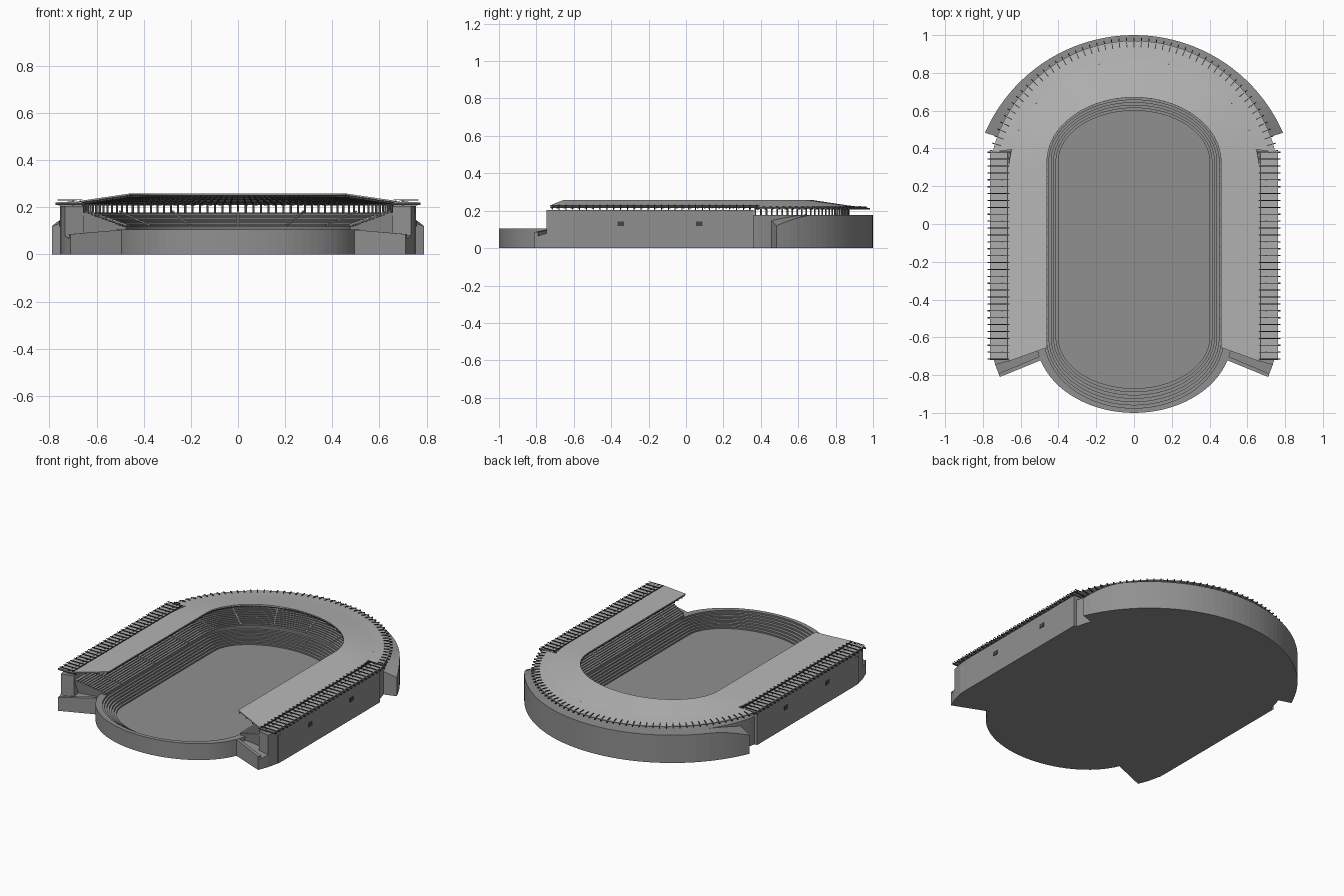
import bpy, bmesh, math
from mathutils import Vector, Matrix

if "Cube" in bpy.data.objects:
    bpy.data.objects.remove(bpy.data.objects["Cube"])

NS, NA = 26, 64          # segments of a straight side / of the rear half-ellipse


def grey(name, v):
    m = bpy.data.materials.new(name)
    m.diffuse_color = (v, v, v, 1)
    m.use_nodes = True
    m.node_tree.nodes["Principled BSDF"].inputs["Base Color"].default_value = m.diffuse_color
    return m


CONCRETE, ROOF, CANOPY = grey("concrete", 0.28), grey("roof_sheet", 0.47), grey("canopy_sheet", 0.42)
SEATS, STEEL, AISLE = grey("seats", 0.18), grey("dark_steel", 0.06), grey("aisle", 0.45)


def finish(name, bm, mat=CONCRETE):
    bmesh.ops.recalc_face_normals(bm, faces=bm.faces)
    me = bpy.data.meshes.new(name)
    bm.to_mesh(me)
    bm.free()
    me.materials.append(mat)
    ob = bpy.data.objects.new(name, me)
    bpy.context.collection.objects.link(ob)
    return ob


def u_path(a, yc, b, z):
    """Open horseshoe: up the right side, round the rear, down the left side."""
    end = -0.65 - 0.36 * (a - 0.45) if a < 0.7 else -0.67
    right = [Vector((a, end + (yc - end) * i / NS, z)) for i in range(NS)]
    arc = [Vector((a * math.cos(t), yc + b * math.sin(t), z))
           for t in (math.pi * i / NA for i in range(NA + 1))]
    left = [Vector((-p.x, p.y, z)) for p in reversed(right)]
    return right + arc + left


def oval(a, yb, bb, bf, z, n=40):
    """Closed oval with straight sides between y=-0.6 and y=yb."""
    ts = [math.pi * i / n for i in range(n + 1)]
    return ([Vector((a * math.cos(t), yb + bb * math.sin(t), z)) for t in ts] +
            [Vector((-a * math.cos(t), -0.6 - bf * math.sin(t), z)) for t in ts])


def arc_path(r, ry, yc, z, a0, n=48):
    a0 = math.radians(a0)
    return [Vector((r * math.cos(t), yc + ry * math.sin(t), z))
            for t in (a0 + (math.pi - 2 * a0) * i / n for i in range(n + 1))]


def loft(name, loops, closed=False, mat=CONCRETE, riser_rows=()):
    """closed: stacked closed loops, capped.  Otherwise: solid swept along open paths."""
    bm = bmesh.new()
    vs = [[bm.verts.new(p) for p in lp] for lp in loops]
    n, m = len(vs[0]), len(vs)
    for j in range(m - 1 if closed else m):
        A, B = vs[j], vs[(j + 1) % m]
        for i in range(n if closed else n - 1):
            k = (i + 1) % n
            f = bm.faces.new((A[i], A[k], B[k], B[i]))
            f.material_index = 1 if j in riser_rows else 0
    ends = (vs[0], vs[-1]) if closed else ([v[0] for v in vs], [v[-1] for v in vs])
    for e in ends:
        bm.faces.new(e)
    ob = finish(name, bm, mat)
    ob.data.materials.append(SEATS)
    return ob


def beam(bm, p, q, w, h):
    """Box from p to q, width w, height h."""
    d = q - p
    x = d.normalized()
    up = Vector((0, 0, 1)) if abs(x.z) < 0.95 else Vector((0, 1, 0))
    y = up.cross(x).normalized()
    z = x.cross(y)
    M = Matrix((x * d.length, y * w, z * h)).transposed().to_4x4()
    M.translation = (p + q) / 2
    bmesh.ops.create_cube(bm, size=1, matrix=M)


def prism(name, base, tops):
    bm = bmesh.new()
    lo = [bm.verts.new((x, y, 0)) for x, y in base]
    hi = [bm.verts.new((x, y, z)) for (x, y), z in zip(base, tops)]
    n = len(base)
    bm.faces.new(lo)
    bm.faces.new(hi)
    for i in range(n):
        k = (i + 1) % n
        bm.faces.new((lo[i], lo[k], hi[k], hi[i]))
    return finish(name, bm)


# lower bowl with stepped rows and the field floor
def bowl(t, z):
    return oval(0.40 + 0.075 * t, 0.33, 0.27 + 0.085 * t, 0.27 + 0.105 * t, z)


loops = [oval(0.52, 0.33, 0.38, 0.40, 0), oval(0.52, 0.33, 0.38, 0.40, 0.105), bowl(1, 0.105)]
ROWS = 6
for i in reversed(range(ROWS)):
    z = 0.04 + 0.065 * i / ROWS
    loops += [bowl((i + 1) / ROWS, z), bowl(i / ROWS, z)]
loops.append(bowl(0, 0.03))
loft("lower_bowl_and_field", loops, closed=True, riser_rows=range(2, 2 * ROWS + 3, 2))


# upper horseshoe stand with stepped rows
def tier(t, z):
    return u_path(0.475 + 0.175 * t, 0.33 - 0.08 * t, 0.355 + 0.265 * t, z)


ROWS = 12
loops = [tier(0, 0)]
for i in range(ROWS):
    z = 0.118 + 0.06 * i / (ROWS - 1)
    loops += [tier(i / ROWS, z), tier((i + 1) / ROWS, z)]
loops += [u_path(0.755, 0.20, 0.765, 0.178), u_path(0.755, 0.20, 0.765, 0)]
loft("upper_stand", loops, riser_rows=range(0, 2 * ROWS, 2))

# stair aisles on the upper stand
bm = bmesh.new()
lo, hi = tier(0, 0.121), tier(1, 0.183)
for i in range(4, len(lo) - 3, 9):
    beam(bm, lo[i], hi[i], 0.007, 0.005)
finish("stair_aisles", bm, AISLE)


# outer rear wall, its top ramps down at both ends
def ramped(path, z0):
    n = len(path) - 1
    for i, p in enumerate(path):
        p.z = z0 + (0.178 - z0) * math.sin(math.pi / 2 * min(1, min(i, n - i) / 6))
    return path


A0 = 23.5
loft("rear_outer_wall", [arc_path(0.86, 0.86, 0.14, 0, A0), ramped(arc_path(0.86, 0.86, 0.14, 0, A0), 0.12),
                         ramped(arc_path(0.75, 0.75, 0.20, 0, 20), 0.15), arc_path(0.75, 0.75, 0.20, 0, 20)])

# main roof plate
T = 0.007
inner = lambda z: u_path(0.46, 0.33, 0.34, z)
mid = lambda z: u_path(0.665, 0.25, 0.62, z)
loft("roof", [inner(0.258), mid(0.228), mid(0.228 - T), inner(0.258 - T)], mat=ROOF)

# rear roof skirt
loft("rear_roof_skirt", [arc_path(0.665, 0.62, 0.25, 0.228, 13.5), arc_path(0.77, 0.77, 0.20, 0.216, 13.5),
                         arc_path(0.77, 0.77, 0.20, 0.210, 13.5), arc_path(0.665, 0.62, 0.25, 0.221, 13.5)],
     mat=ROOF)

# roof frame: radial rafters and rings below the plate
bm = bmesh.new()
ri, rm = inner(0.246), mid(0.216)
for p, q in zip(ri[1:-1], rm[1:-1]):
    beam(bm, p, q, 0.005, 0.008)
for t in (0.05, 0.35, 0.65, 0.95):
    ring = [p.lerp(q, t) for p, q in zip(ri, rm)]
    for p, q in zip(ring, ring[1:]):
        beam(bm, p, q, 0.005, 0.007)
finish("roof_frame", bm, STEEL)

# columns in the open gap under the rear roof
bm = bmesh.new()
for p in mid(0.176):
    if p.y > 0.34:
        beam(bm, p, p + Vector((0, 0, 0.043)), 0.009, 0.009)
finish("rear_columns", bm, STEEL)

# rear roof fins
bm = bmesh.new()
for p, q in zip(arc_path(0.72, 0.72, 0.20, 0.213, 14, 52), arc_path(0.785, 0.785, 0.20, 0.211, 14, 52)):
    beam(bm, p, q, 0.005, 0.008)
for p, q in zip(arc_path(0.735, 0.735, 0.20, 0.221, 14, 52), arc_path(0.765, 0.765, 0.20, 0.219, 14, 52)):
    beam(bm, p, q, 0.005, 0.006)
finish("rear_roof_fins", bm, STEEL)

for s, side in ((1, "right"), (-1, "left")):
    # tall side wall
    wall = [(0.655, -0.724), (0.735, -0.745), (0.750, -0.68), (0.756, -0.61), (0.756, 0.36), (0.66, 0.36)]
    prism(side + "_side_wall", [(s * x, y) for x, y in wall], [0.205] * 6)
    # low angled wing at the open end, with a parapet along its front
    wing = [(0.47, -0.66), (0.49, -0.72), (0.71, -0.81), (0.735, -0.745), (0.73, -0.66)]
    prism(side + "_wing", [(s * x, y) for x, y in wing], [0.08, 0.08, 0.06, 0.08, 0.08])
    wall = [(0.485, -0.695), (0.49, -0.72), (0.71, -0.81), (0.716, -0.792)]
    prism(side + "_wing_parapet", [(s * x, y) for x, y in wall], [0.105, 0.105, 0.086, 0.086])
    # low canopy beside the main roof
    bm = bmesh.new()
    beam(bm, Vector((s * 0.712, -0.72, 0.221)), Vector((s * 0.712, 0.385, 0.221)), 0.10, 0.004)
    finish(side + "_canopy", bm, CANOPY)
    # canopy ribs and struts
    bm = bmesh.new()
    for i in range(31):
        y = -0.715 + 1.095 * i / 30
        beam(bm, Vector((s * 0.65, y, 0.215)), Vector((s * 0.775, y, 0.215)), 0.006, 0.010)
        beam(bm, Vector((s * 0.66, y, 0.232)), Vector((s * 0.765, y, 0.231)), 0.004, 0.004)
        beam(bm, Vector((s * 0.70, y, 0.203)), Vector((s * 0.70, y, 0.232)), 0.005, 0.005)
    beam(bm, Vector((s * 0.67, -0.72, 0.226)), Vector((s * 0.67, 0.385, 0.226)), 0.006, 0.006)
    finish(side + "_canopy_ribs", bm, STEEL)
    # small windows
    bm = bmesh.new()
    for y in (-0.35, 0.07):
        beam(bm, Vector((s * 0.74, y, 0.13)), Vector((s * 0.760, y, 0.13)), 0.035, 0.025)
    finish(side + "_windows", bm, STEEL)
